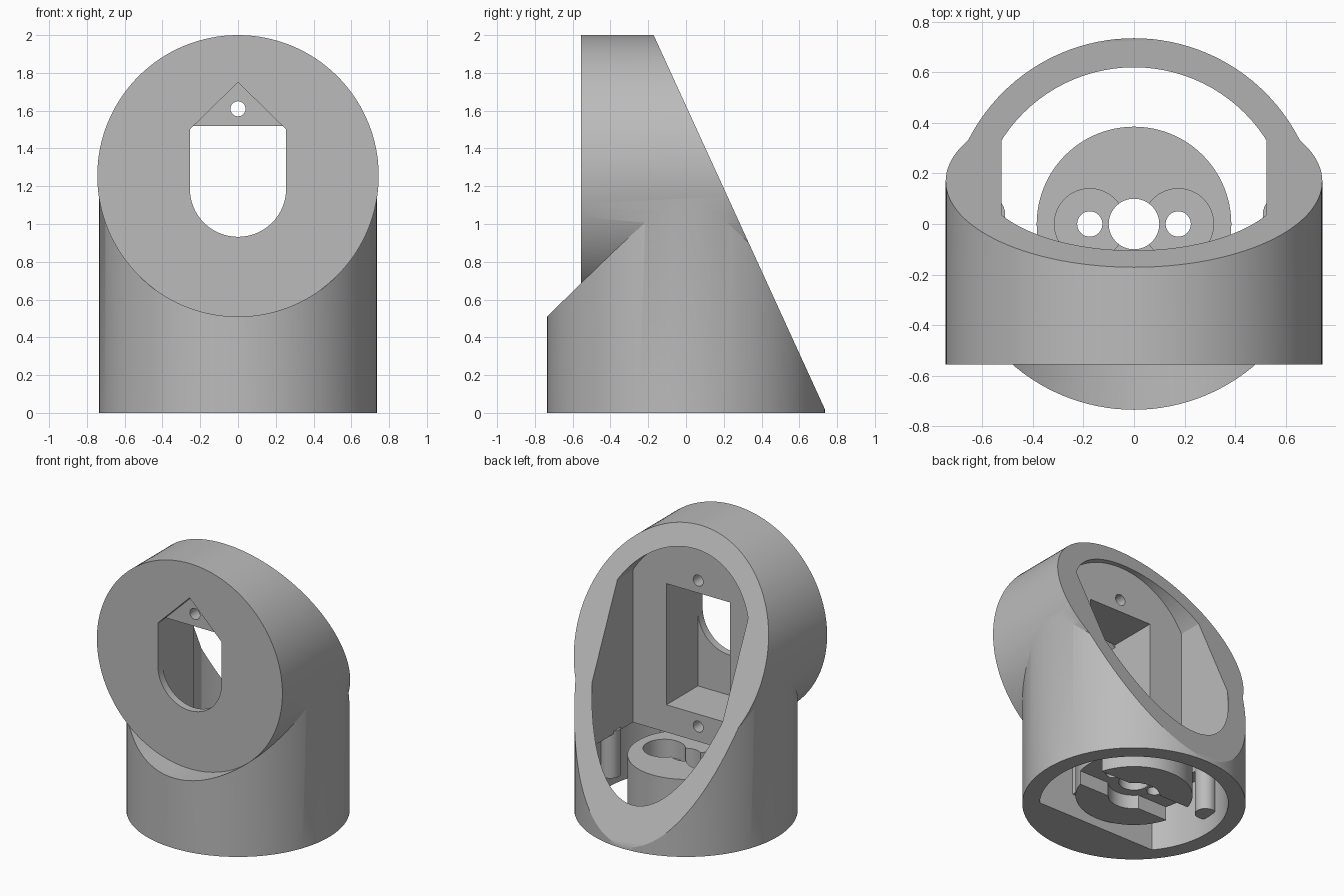
import bpy, bmesh, math
from mathutils import Vector

if "Cube" in bpy.data.objects:
    bpy.data.objects.remove(bpy.data.objects["Cube"])

grey = bpy.data.materials.new("plain grey")
grey.use_nodes = True
COLOUR = (0.5, 0.5, 0.5, 1)
grey.diffuse_color = COLOUR
grey.node_tree.nodes["Principled BSDF"].inputs["Base Color"].default_value = COLOUR

# Profile coordinates to space, for each extrusion axis
PLACE = {"x": lambda a, b, d: Vector((d, a, b)),
         "y": lambda a, b, d: Vector((a, d, b)),
         "z": lambda a, b, d: Vector((a, b, d))}


def prism(name, axis, points, start, end):
    """Extrude a closed profile along an axis."""
    bm = bmesh.new()
    place = PLACE[axis]
    low = [bm.verts.new(place(a, b, start)) for a, b in points]
    high = [bm.verts.new(place(a, b, end)) for a, b in points]
    bm.faces.new(low)
    bm.faces.new(high)
    for i in range(len(points)):
        j = (i + 1) % len(points)
        bm.faces.new((low[i], low[j], high[j], high[i]))
    bmesh.ops.recalc_face_normals(bm, faces=bm.faces)
    mesh = bpy.data.meshes.new(name)
    bm.to_mesh(mesh)
    bm.free()
    mesh.materials.append(grey)
    obj = bpy.data.objects.new(name, mesh)
    bpy.context.collection.objects.link(obj)
    return obj


def arc(a, b, r, first=0, last=360, steps=96):
    angles = [math.radians(first + (last - first) * i / steps) for i in range(steps + 1)]
    return [(a + r * math.cos(t), b + r * math.sin(t)) for t in angles]


def tube(name, axis, a, b, r, start, end, steps=96):
    return prism(name, axis, arc(a, b, r, steps=steps)[:-1], start, end)


def box(name, x0, x1, y0, y1, z0, z1):
    return prism(name, "z", [(x0, y0), (x1, y0), (x1, y1), (x0, y1)], z0, z1)


def combine(target, operation, *others):
    """Apply booleans and discard the operands."""
    for other in others:
        mod = target.modifiers.new("combine", "BOOLEAN")
        mod.operation = operation
        mod.solver = "EXACT"
        mod.object = other
        bpy.context.view_layer.objects.active = target
        bpy.ops.object.modifier_apply(modifier=mod.name)
        bpy.data.objects.remove(other)
    return target


AXIS_Z = 1.255   # height of the horizontal barrel
FRONT = -0.555   # front disc
WALL = -0.14     # back of the thick front block

# Outer elbow: upright barrel joined to a horizontal barrel
body = tube("elbow_housing", "z", 0, 0, 0.735, 0, AXIS_Z, 128)
scoop = tube("scoop", "y", 0, AXIS_Z, 0.745, -1, FRONT, 128)
combine(body, "DIFFERENCE", scoop)
combine(body, "UNION", tube("barrel", "y", 0, AXIS_Z, 0.745, FRONT, 0.6, 128))
slant = prism("slant", "x", [(-0.4, 2.5), (0.973, -0.5), (2, -0.5), (2, 2.5)], -2, 2)
combine(body, "DIFFERENCE", slant)

# Upper cavity with flat sides, and round lower cavity
cavity = tube("cavity", "z", 0, 0, 0.62, 0.2, AXIS_Z)
combine(cavity, "UNION", tube("cavity_top", "y", 0, AXIS_Z, 0.6, -0.3, 1))
combine(cavity, "INTERSECT", box("flats", -0.525, 0.525, WALL, 2, 0.44, 3))
lower = tube("lower_cavity", "z", 0, 0, 0.62, -0.1, 0.441)
combine(lower, "INTERSECT", box("chord", -1, 1, -0.39, 1, -1, 1))
combine(body, "DIFFERENCE", cavity, lower)

# Rectangular pocket, front window with pointed recess, and screw holes
window = [(0.255, 1.5), (0, 1.75), (-0.255, 1.5)] + arc(0, 1.187, 0.255, 180, 360, 32)
combine(body, "DIFFERENCE",
        box("pocket", -0.255, 0.255, -0.5, 0, 0.64, 1.52),
        prism("window", "y", window, -1, -0.495),
        tube("upper_screw", "y", 0, 1.61, 0.04, -0.6, 0, 32),
        tube("lower_screw", "y", 0, 0.55, 0.04, -0.45, 0, 32))

# Pedestal with counterbores, holes and a slot underneath
pedestal = tube("pedestal", "z", 0, 0, 0.385, 0.06, 0.4)
combine(pedestal, "UNION", box("web", -0.2, 0.2, -0.45, -0.2, 0.17, 0.39))
combine(pedestal, "DIFFERENCE",
        box("slot", -0.5, 0.5, -0.11, 0.11, 0, 0.16),
        tube("slot_hub", "z", 0, 0, 0.17, 0, 0.161),
        tube("centre_hole", "z", 0, 0, 0.1, -0.1, 1, 48))
for side in (-1, 1):
    x = 0.175 * side
    combine(pedestal, "DIFFERENCE",
            tube("counterbore", "z", x, 0, 0.14, 0.27, 1, 48),
            tube("screw_hole", "z", x, 0, 0.05, -0.1, 1, 32))

# Small guide posts on the side walls
posts = [tube(n, "z", s * 0.58, 0.04, 0.07, 0.12, 0.46, 32)
         for n, s in (("left_post", 1), ("right_post", -1))]

# Smooth rounds, sharp edges
bpy.ops.object.select_all(action="DESELECT")
for obj in [body, pedestal] + posts:
    obj.select_set(True)
bpy.context.view_layer.objects.active = body
bpy.ops.object.shade_smooth_by_angle(angle=math.radians(25))
